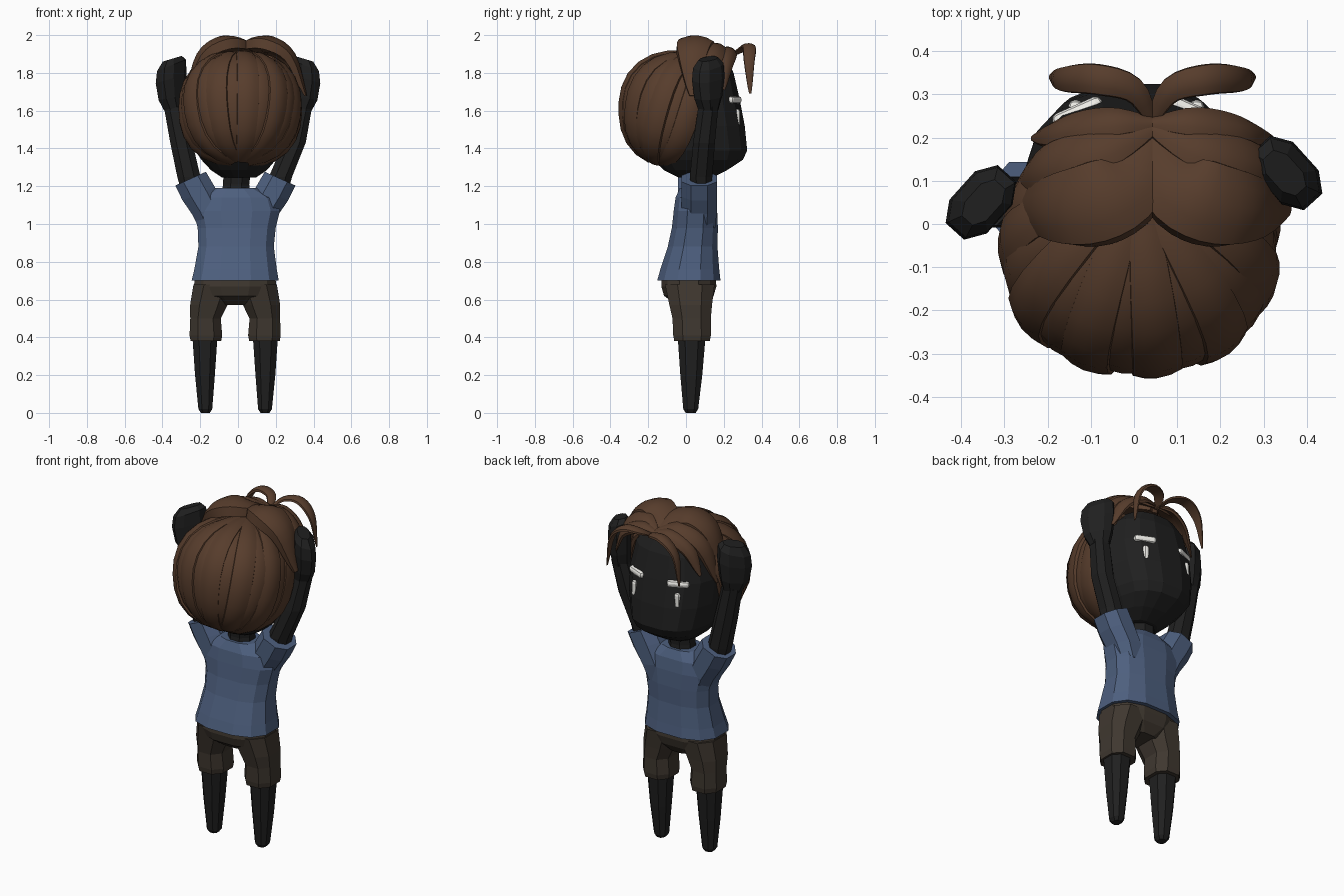
import bpy, bmesh
from math import sin, cos, pi, radians, copysign
from mathutils import Vector, Matrix

if "Cube" in bpy.data.objects:
    bpy.data.objects.remove(bpy.data.objects["Cube"])


def material(name, rgb):
    m = bpy.data.materials.new(name)
    m.diffuse_color = (*rgb, 1)
    m.use_nodes = True
    m.node_tree.nodes["Principled BSDF"].inputs["Base Color"].default_value = m.diffuse_color
    return m


BROWN = material("hair_brown", (0.095, 0.046, 0.025))
BLACK = material("skin_black", (0.014, 0.014, 0.014))
BLUE = material("shirt_blue", (0.075, 0.115, 0.21))
KHAKI = material("shorts_khaki", (0.05, 0.039, 0.029))
WHITE = material("eye_white", (0.85, 0.84, 0.8))


def skin_rings(name, rings, mat, smooth=False):
    """Join closed rings of points into a capped tube."""
    bm = bmesh.new()
    loops = [[bm.verts.new(p) for p in r] for r in rings]
    n = len(loops[0])
    for a, b in zip(loops, loops[1:]):
        for i in range(n):
            j = (i + 1) % n
            bm.faces.new((a[i], a[j], b[j], b[i]))
    bm.faces.new(loops[0])
    bm.faces.new(loops[-1])
    bmesh.ops.recalc_face_normals(bm, faces=bm.faces)
    me = bpy.data.meshes.new(name)
    bm.to_mesh(me)
    bm.free()
    me.materials.append(mat)
    ob = bpy.data.objects.new(name, me)
    bpy.context.collection.objects.link(ob)
    if smooth:
        bpy.ops.object.select_all(action='DESELECT')
        ob.select_set(True)
        bpy.context.view_layer.objects.active = ob
        bpy.ops.object.shade_smooth_by_angle(angle=radians(40))
    return ob


def loft(name, sections, mat, n=8, power=2.0):
    """Sections: x, y, z, rx, ry, optional slope in x, optional turn in degrees."""
    rings = []
    for s in sections:
        x, y, z, rx, ry, slope, turn = (tuple(s) + (0, 0))[:7]
        rot = Matrix.Rotation(radians(turn), 2)
        ring = []
        for i in range(n):
            a = 2 * pi * (i + 0.5) / n
            u = Vector([copysign(abs(f) ** (2 / power), f) for f in (cos(a), sin(a))])
            p = rot @ Vector((u.x * rx, u.y * ry))
            ring.append((x + p.x, y + p.y, z + slope * p.x))
        rings.append(ring)
    return skin_rings(name, rings, mat)


def smooth_path(pts, steps=4):
    """Catmull-Rom curve through the points."""
    p = [Vector(q) for q in pts]
    p = [2 * p[0] - p[1]] + p + [2 * p[-1] - p[-2]]
    out = []
    for i in range(1, len(p) - 2):
        a, b, c, d = p[i - 1:i + 3]
        for k in range(steps):
            t = k / steps
            out.append(0.5 * (2 * b + (c - a) * t + (2 * a - 5 * b + 4 * c - d) * t * t
                              + (3 * b - a - 3 * c + d) * t ** 3))
    return out + [p[-2]]


def lock(name, path, width, bulge, centre, start=0.06, end=0.97, depth=0.012):
    """A tapered hair lock, domed away from the centre."""
    rings = []
    last = len(path) - 1
    for i, p in enumerate(path):
        tan = (path[min(i + 1, last)] - path[max(i - 1, 0)]).normalized()
        nor = p - Vector(centre)
        nor = (nor - tan * nor.dot(tan)).normalized()
        side = tan.cross(nor)
        k = sin(pi * (start + (end - start) * i / last)) ** 0.75
        ring = [p + side * u * width * k + nor * (bulge * (1 - u * u) - depth * (abs(u) == 1)) * k
                for u in (-1, -0.93, -0.5, 0, 0.5, 0.93, 1)]
        rings.append(ring + [p - nor * depth * k])
    return skin_rings(name, rings, BROWN, smooth=True)


# legs and shorts
for side, s in (("left", -1), ("right", 1)):
    def X(d):
        return -0.015 + s * d
    loft(side + "_leg", [(X(.158), .025, 0, .025, .028), (X(.158), .025, .02, .039, .042),
                         (X(.16), .028, .2, .056, .062), (X(.16), .03, .42, .072, .08)], BLACK, 8, 2.4)
    loft(side + "_shorts_leg", [(X(.155), .032, .38, .086, .1), (X(.155), .032, .41, .092, .106),
                                (X(.157), .03, .5, .086, .108), (X(.14), .025, .57, .105, .12),
                                (X(.11), .02, .68, .118, .14)], KHAKI, 8, 2.5)
loft("shorts_seat", [(-.015, .03, .57, .09, .08), (-.015, .015, .62, .2, .135),
                     (-.015, .015, .67, .225, .15), (-.015, .015, .74, .215, .145)], KHAKI, 12, 2.5)

# shirt body, sleeves, neck
loft("shirt", [(-.015, .015, .70, .237, .172), (-.013, .02, .76, .224, .16),
               (-.01, .035, .88, .205, .135), (-.007, .047, .98, .212, .125),
               (-.007, .05, 1.07, .235, .118), (-.01, .05, 1.14, .215, .108),
               (-.013, .05, 1.19, .115, .085)], BLUE, 12, 2.6)
for side, s in (("left", -1), ("right", 1)):
    cx, cy = (-.008, .05) if s < 0 else (-.02, .07)
    loft(side + "_sleeve", [(cx + s * .12, cy, .98, .08, .09, -s * .1),
                            (cx + s * .15, cy, 1.07, .092, .1, -s * .2),
                            (cx + s * .2, cy, 1.16, .092, .1, -s * .4),
                            (cx + s * .243, cy, 1.24, .087, .1, -s * .45)], BLUE, 8, 2.3)
loft("neck", [(-.01, .05, 1.14, .085, .08), (-.01, .05, 1.21, .075, .07), (0, .05, 1.32, .08, .08)], BLACK)

# raised arms with mitten hands
for side, s, y0, y1 in (("left", -1, .05, .05), ("right", 1, .08, .118)):
    o = -.01 if s < 0 else -.025
    t = -s * 48
    loft(side + "_arm", [(o + s * .235, y0, 1.14, .05, .05), (o + s * .25, y0, 1.25, .066, .064),
                         (s * .30, .6 * y0 + .4 * y1, 1.43, .063, .062),
                         (s * .34, y1, 1.62, .056, .057)], BLACK, 8, 2.2)
    loft(side + "_hand", [(s * .34, y1, 1.6, .052, .05, 0, t), (s * .35, y1, 1.67, .08, .058, -s * .2, t),
                          (s * .354, y1, 1.77, .096, .062, -s * .3, t), (s * .352, y1, 1.84, .09, .058, -s * .4, t),
                          (s * .348, y1, 1.875, .06, .035, -s * .3, t)], BLACK, 8, 2.5)

# head
loft("head", [(.005, .05, 1.245, .09, .09), (.005, .05, 1.285, .15, .17), (.003, .065, 1.34, .2, .24),
              (0, .06, 1.39, .23, .268), (0, .04, 1.52, .258, .275), (0, .025, 1.66, .265, .263),
              (0, .035, 1.8, .235, .22), (0, .07, 1.87, .16, .15)], BLACK, 16, 2.6)

# eyes: a flat lid bar over a vertical drop
for side, s in (("left", -1), ("right", 1)):
    for part, loc, size, yaw in (("lid", (.005 + s * .135, .258, 1.657), (.124, .036, .038), -s * 24),
                                 ("eye", (.005 + s * .14, .27, 1.565), (.034, .034, .09), 0)):
        bpy.ops.mesh.primitive_cube_add(size=1, location=loc, rotation=(0, 0, radians(yaw)))
        ob = bpy.context.object
        ob.name = side + "_" + part
        ob.data.transform(Matrix.Diagonal((*size, 1)))
        ob.data.materials.append(WHITE)
        bev = ob.modifiers.new("round", 'BEVEL')
        bev.width, bev.segments = .015, 2

# back hair: overlapping strands from crown to nape over a tilted, slightly boxy ellipsoid
C = Vector((.012, -.025, 1.605))
tilt = radians(23)
pole = Vector((0, sin(tilt), cos(tilt)))
back = Vector((0, -cos(tilt), sin(tilt)))
COUNT = 14
for k in range(COUNT):
    phi = radians(-8 + 196 * k / (COUNT - 1))
    grow = (1.0, .965, 1.01, .975)[k % 4]
    path = []
    for i in range(13):
        th = radians(10 + 162 * i / 12)
        a = phi + .12 * cos(phi) * cos(th)
        d = sin(th) * (cos(a) * Vector((1, 0, 0)) + sin(a) * back) + cos(th) * pole
        d /= sum(abs(f) ** 2.35 for f in d) ** (1 / 2.35)
        path.append(C + grow * Vector((d.x * .312, d.y * .315, d.z * .302)))
    lock("back_strand_%02d" % (k + 1), path, .062, .016, C, .12, .86, .02)

# top locks and front curls, mirrored about the parting
HEAD = (.0, .05, 1.6)
LOCKS = [
    ("front_curl", .036, .012, .01, (-.08, .33, 1.72),
     [(.045, .235, 1.89), (-.0, .31, 1.935), (-.09, .335, 1.94), (-.17, .335, 1.86), (-.195, .34, 1.69)]),
    ("fringe_lock", .045, .02, .012, HEAD,
     [(.045, .235, 1.91), (-.06, .235, 1.915), (-.17, .215, 1.85), (-.235, .2, 1.71)]),
    ("side_lock", .062, .022, .02, HEAD,
     [(.045, .225, 1.91), (-.09, .165, 1.935), (-.21, .13, 1.85), (-.27, .09, 1.64)]),
    ("crown_lock", .1, .028, .05, HEAD,
     [(.045, .21, 1.9), (-.0, .1, 1.955), (-.09, .05, 1.967), (-.2, .035, 1.89), (-.275, .035, 1.68)]),
]
for name, width, bulge, depth, centre, pts in LOCKS:
    for side, flip in (("left", False), ("right", True)):
        def m(p):
            return (.085 - p[0], p[1], p[2]) if flip else p
        lock(side + "_" + name, smooth_path([m(p) for p in pts]), width, bulge, m(centre), depth=depth)
